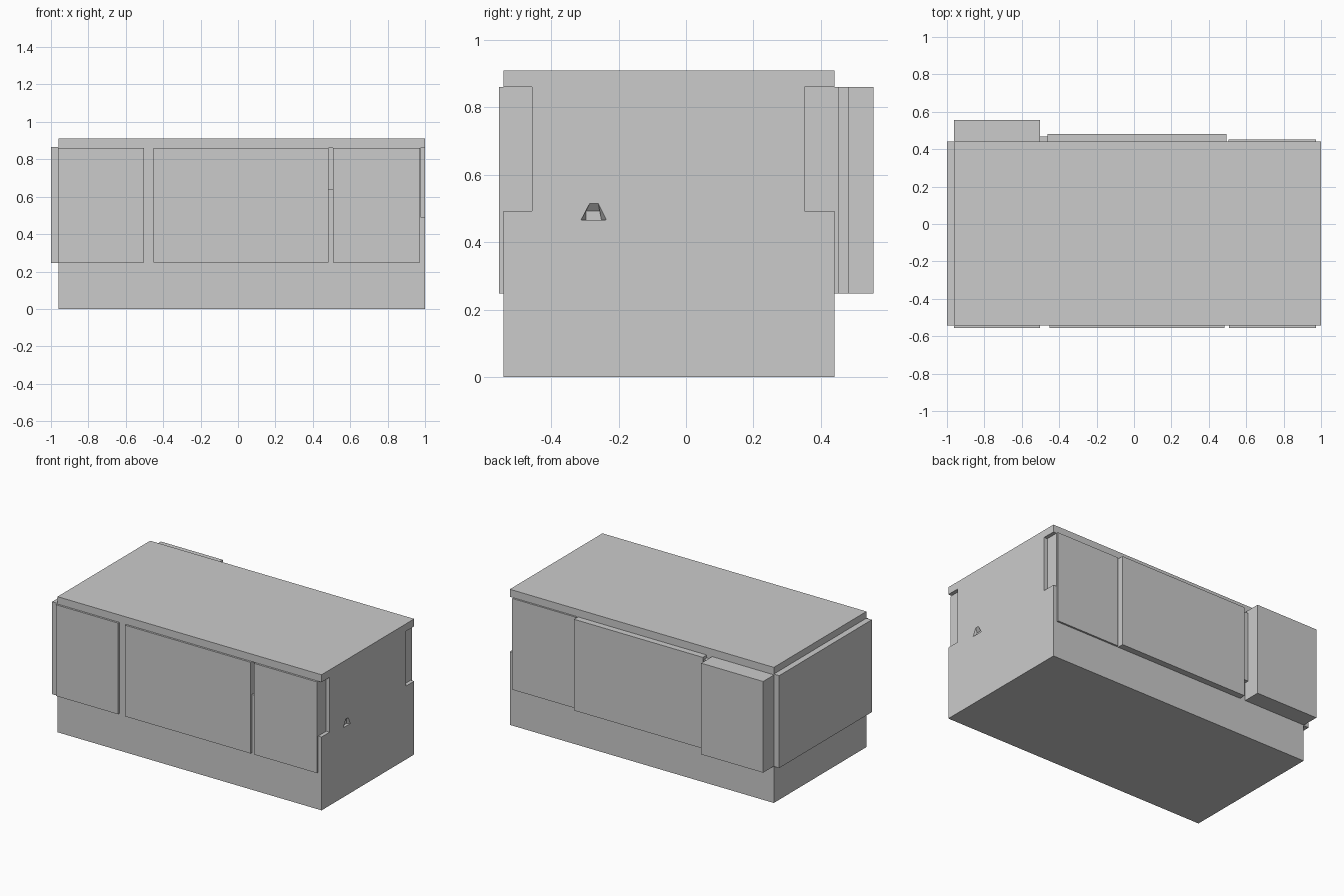
import bpy, bmesh
from mathutils import Vector

if "Cube" in bpy.data.objects:
    bpy.data.objects.remove(bpy.data.objects["Cube"])


def mesh_object(name, verts, faces):
    mesh = bpy.data.meshes.new(name)
    mesh.from_pydata(verts, [], faces)
    bm = bmesh.new()
    bm.from_mesh(mesh)
    bmesh.ops.recalc_face_normals(bm, faces=bm.faces)
    bm.to_mesh(mesh)
    bm.free()
    obj = bpy.data.objects.new(name, mesh)
    bpy.context.collection.objects.link(obj)
    return obj


def prism(name, near, far):
    """Solid joining two four-point outlines."""
    faces = [(0, 1, 2, 3), (4, 5, 6, 7)]
    faces += [(i, (i + 1) % 4, (i + 1) % 4 + 4, i + 4) for i in range(4)]
    return mesh_object(name, [Vector(p) for p in near + far], faces)


def box(name, x, y, z):
    ring = [(x[0], y[0]), (x[1], y[0]), (x[1], y[1]), (x[0], y[1])]
    return prism(name, [(a, b, z[0]) for a, b in ring], [(a, b, z[1]) for a, b in ring])


def cut(target, cutter):
    cutter.hide_render = True
    cutter.hide_viewport = True
    cutter.display_type = 'WIRE'
    mod = target.modifiers.new(cutter.name, 'BOOLEAN')
    mod.operation = 'DIFFERENCE'
    mod.solver = 'EXACT'
    mod.object = cutter


FRONT, BACK, TOP = -0.542, 0.44, 0.86
panel_z = (0.248, TOP)

# Counter body
body = box("counter_body", (-0.96, 1.0), (FRONT, BACK), (0, 0.91))

# Corner recesses on the right end and the finger slot between front panels
cut(body, box("front_corner_cutter", (0.975, 1.1), (-0.7, -0.457), (0.492, TOP)))
cut(body, box("back_corner_cutter", (0.975, 1.1), (0.352, 0.6), (0.492, TOP)))
cut(body, box("front_slot_cutter", (0.483, 0.507), (-0.7, FRONT + 0.025), (0.64, TOP)))

# Small tapered socket in the right end
outer = [(1.001, -0.312, 0.466), (1.001, -0.236, 0.466), (1.001, -0.261, 0.516), (1.001, -0.286, 0.516)]
inner = [(0.98, -0.297, 0.466), (0.98, -0.251, 0.466), (0.98, -0.251, 0.492), (0.98, -0.297, 0.492)]
cut(body, prism("socket_cutter", outer, inner))

# Front door panels
for side, x in (("left", (-0.962, -0.502)), ("middle", (-0.452, 0.483)), ("right", (0.507, 0.974))):
    box("front_panel_" + side, x, (-0.555, FRONT), panel_z)

# Back drawer and panels, stepping out toward the left
for side, x, depth in (("left", (-0.962, -0.502), 0.556),
                       ("middle", (-0.462, 0.494), 0.482),
                       ("right", (0.505, 0.974), 0.452)):
    box("back_panel_" + side, x, (BACK, depth), panel_z)
box("back_gap_filler", (-0.502, -0.462), (BACK, 0.468), (0.37, 0.84))

# Left end panel
box("left_end_panel", (-1.0, -0.96), (FRONT, BACK), (0.245, 0.865))
